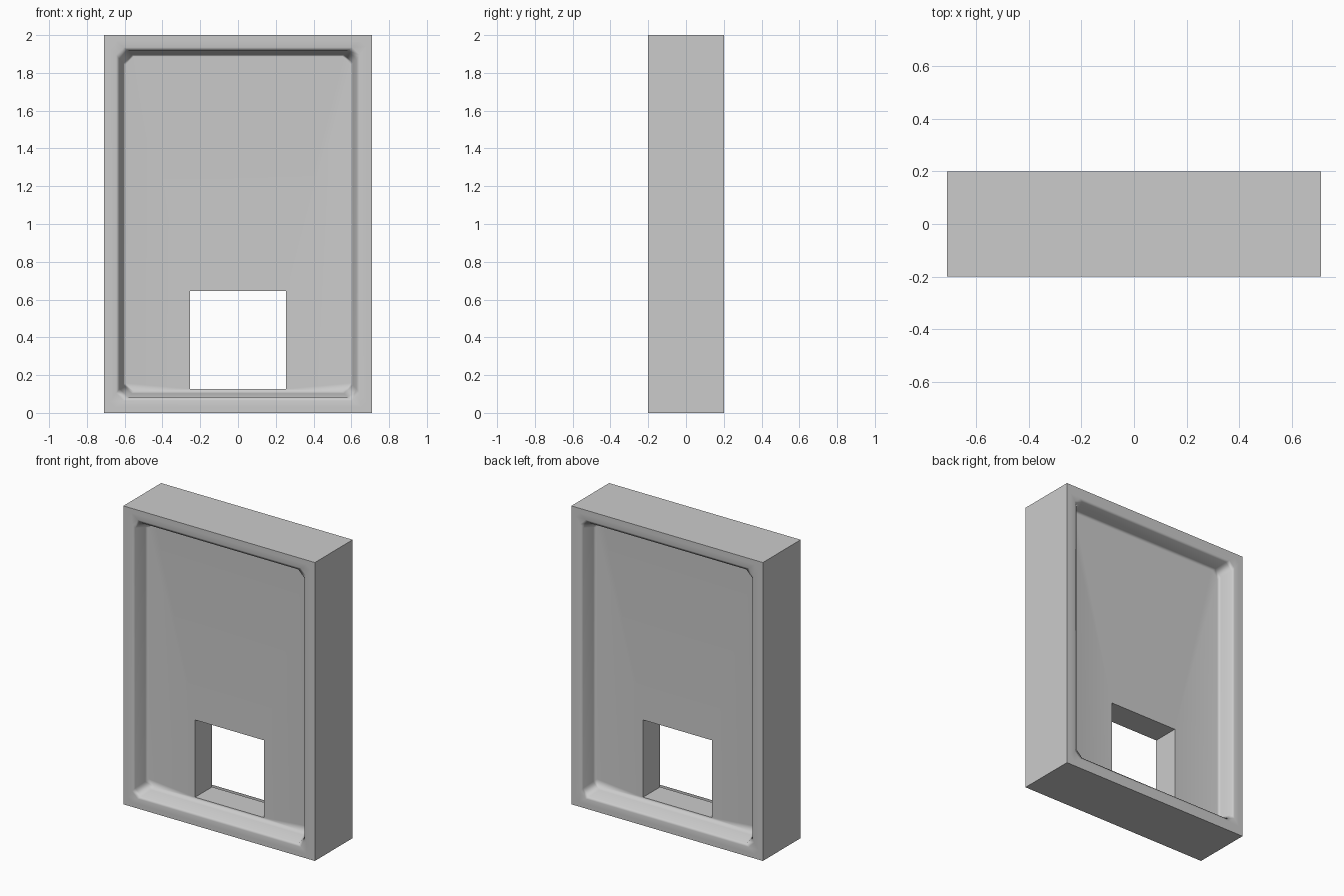
import bpy, bmesh

if "Cube" in bpy.data.objects:
    bpy.data.objects.remove(bpy.data.objects["Cube"])

HX, HY, H = 0.71, 0.2, 2.0        # half width, half depth, height
FLOOR_Y = -0.09                   # recessed face of the thin wall

bm = bmesh.new()


def rect(x, z0, z1, y):
    return [bm.verts.new(p) for p in ((-x, y, z0), (x, y, z0), (x, y, z1), (-x, y, z1))]


def octagon(w, y, c):
    # outline inset by w with clipped corners, two points per side
    x, z0, z1 = HX - w, w, H - w
    pts = [(-x + c, z0), (x - c, z0), (x, z0 + c), (x, z1 - c),
           (x - c, z1), (-x + c, z1), (-x, z1 - c), (-x, z0 + c)]
    return [bm.verts.new((px, y, pz)) for px, pz in pts]


def loft(a, b):
    n = len(a)
    for i in range(n):
        j = (i + 1) % n
        bm.faces.new((a[i], a[j], b[j], b[i]))


def rect_to_octagon(r, o):
    # quads along the sides, triangles at the corners
    for i in range(4):
        bm.faces.new((r[i], r[(i + 1) % 4], o[2 * i + 1], o[2 * i]))
        bm.faces.new((r[i], o[2 * i], o[(2 * i - 1) % 8]))


# Front half: outer sides, rim, curved step down, recessed face, hole
side = rect(HX, 0, H, 0)
edge = rect(HX, 0, H, -HY)
loft(side, edge)
profile = [(0.03, -0.2, 0.03), (0.065, -0.2, 0.04), (0.083, -0.193, 0.045),
           (0.103, -0.115, 0.045), (0.113, FLOOR_Y, 0.045)]
loops = [octagon(*p) for p in profile]
rect_to_octagon(edge, loops[0])
for a, b in zip(loops, loops[1:]):
    loft(a, b)
hole = rect(0.255, 0.127, 0.645, FLOOR_Y)
rect_to_octagon(hole, loops[-1])
loft(hole, rect(0.255, 0.127, 0.645, 0))
bmesh.ops.recalc_face_normals(bm, faces=bm.faces)

mesh = bpy.data.meshes.new("wall_panel")
bm.to_mesh(mesh)
bm.free()
panel = bpy.data.objects.new("wall_panel", mesh)
bpy.context.collection.objects.link(panel)
bpy.context.view_layer.objects.active = panel
panel.select_set(True)

# Back half is the mirror of the front
mirror = panel.modifiers.new("Mirror", 'MIRROR')
mirror.use_axis = (False, True, False)
bpy.ops.object.modifier_apply(modifier=mirror.name)

# Consistent outward normals on the closed shell
bm = bmesh.new()
bm.from_mesh(mesh)
bmesh.ops.recalc_face_normals(bm, faces=bm.faces)
bm.to_mesh(mesh)
bm.free()

# Soft rim, crisp outer edges and hole
bpy.ops.object.shade_smooth_by_angle(angle=1.2)
weighted = panel.modifiers.new("WeightedNormal", 'WEIGHTED_NORMAL')
weighted.keep_sharp = True
